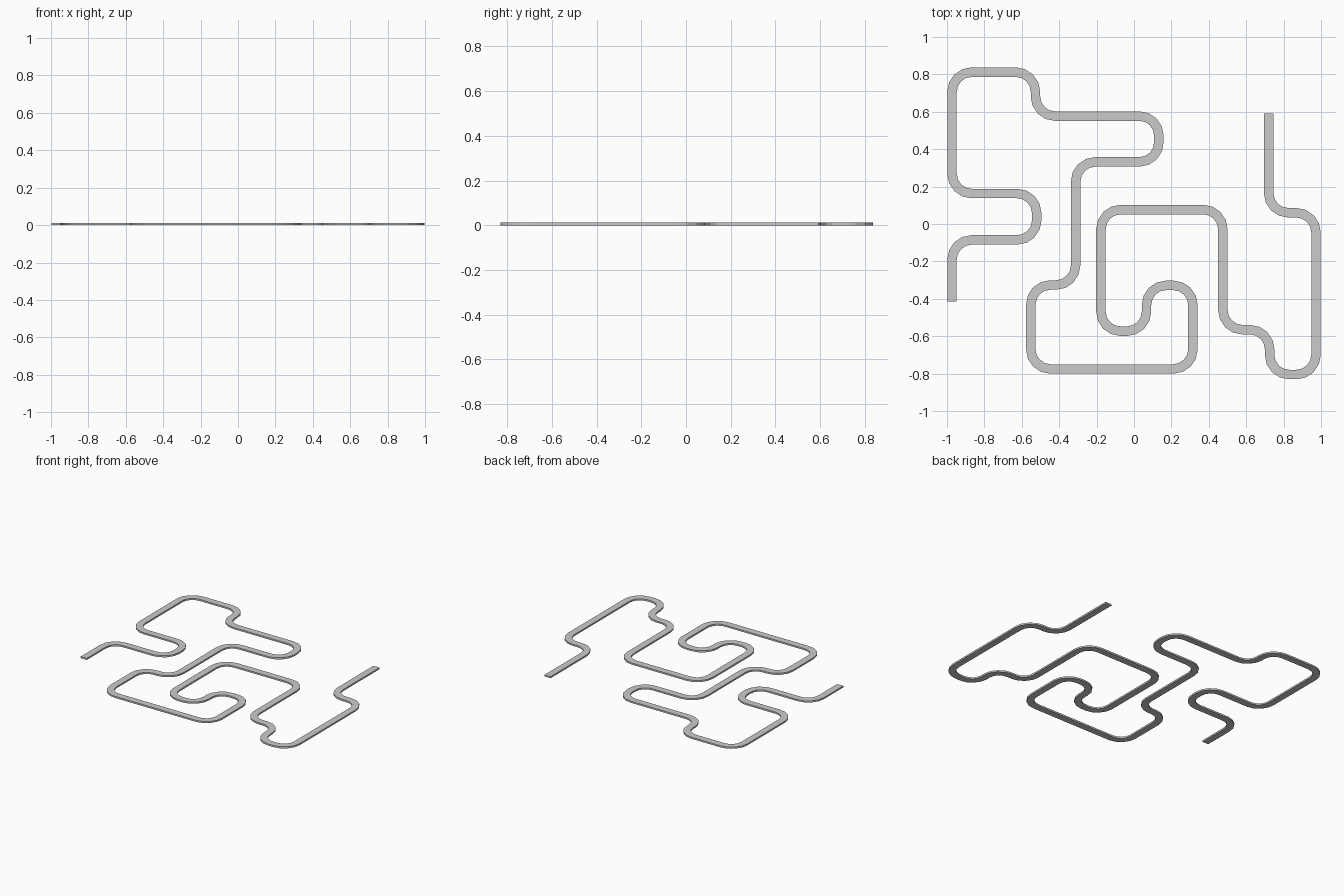
import bpy
import bmesh
from math import cos, sin, pi
from mathutils import Vector

if "Cube" in bpy.data.objects:
    bpy.data.objects.remove(bpy.data.objects["Cube"])

WIDTH, HEIGHT = 0.05, 0.012
RADIUS, STEPS = 0.105, 4

# Centreline: start point, then alternating y and x coordinates of each turn
START = (-0.973, -0.415)
TURNS = [-0.085, -0.52, 0.163, -0.973, 0.812, -0.527, 0.577, 0.133, 0.332,
         -0.312, -0.326, -0.552, -0.775, 0.315, -0.328, 0.067, -0.573,
         -0.177, 0.077, 0.475, -0.565, 0.725, -0.805, 0.973, 0.06, 0.72, 0.592]


def corner_points():
    x, y = START
    points = [Vector((x, y))]
    for i, value in enumerate(TURNS):
        if i % 2:
            x = value
        else:
            y = value
        points.append(Vector((x, y)))
    return points


def rounded(points):
    """Replace every inner corner with a quarter arc."""
    path = [points[0]]
    for a, b, c in zip(points, points[1:], points[2:]):
        back, ahead = (a - b).normalized(), (c - b).normalized()
        centre = b + (back + ahead) * RADIUS
        for k in range(STEPS + 1):
            t = k / STEPS * pi / 2
            path.append(centre - (ahead * cos(t) + back * sin(t)) * RADIUS)
    return path + [points[-1]]


def sweep(name, path):
    """Sweep a flat rectangular section along the path with mitred joints."""
    bm = bmesh.new()
    rings = []
    for i, p in enumerate(path):
        before = (p - path[i - 1]).normalized() if i else None
        after = (path[i + 1] - p).normalized() if i < len(path) - 1 else None
        before, after = before or after, after or before
        tangent = (before + after).normalized()
        side = Vector((-tangent.y, tangent.x)) * (WIDTH / 2 / tangent.dot(before))
        left, right = p + side, p - side
        rings.append([bm.verts.new((q.x, q.y, z)) for q, z in
                      ((left, 0), (right, 0), (right, HEIGHT), (left, HEIGHT))])
    for r, s in zip(rings, rings[1:]):
        for k in range(4):
            n = (k + 1) % 4
            bm.faces.new((r[k], r[n], s[n], s[k]))
    bm.faces.new(rings[0])
    bm.faces.new(rings[-1])
    bmesh.ops.recalc_face_normals(bm, faces=bm.faces)
    mesh = bpy.data.meshes.new(name)
    bm.to_mesh(mesh)
    bm.free()
    obj = bpy.data.objects.new(name, mesh)
    bpy.context.collection.objects.link(obj)
    return obj


# Winding flat track
sweep("winding_track", rounded(corner_points()))
